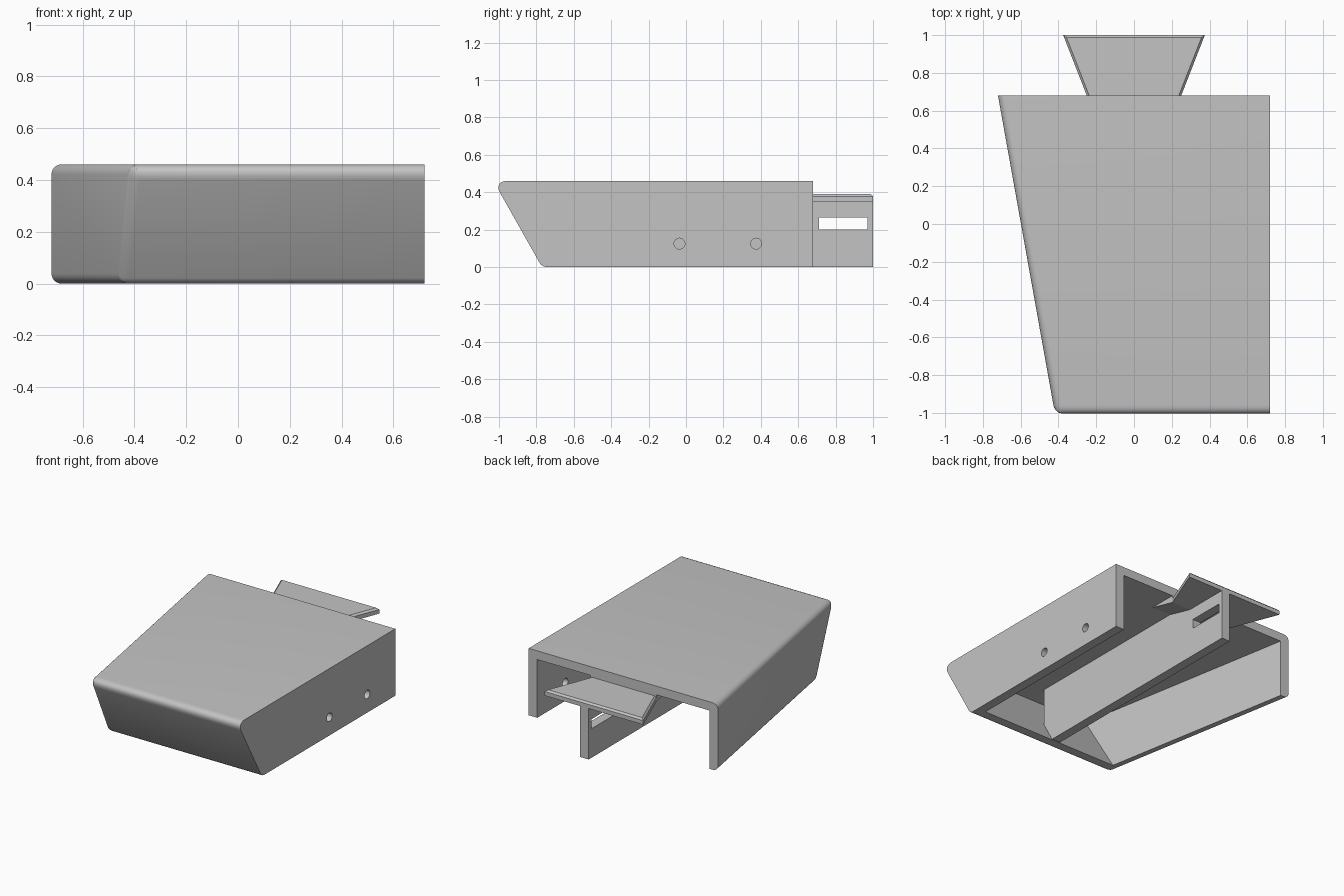
import bpy, bmesh, math
from mathutils import Matrix, Vector

cube = bpy.data.objects.get("Cube")
if cube:
    bpy.data.objects.remove(cube, do_unlink=True)

grey = bpy.data.materials.new("plain grey")
grey.use_nodes = True
grey.diffuse_color = (0.55, 0.55, 0.55, 1)
grey.node_tree.nodes["Principled BSDF"].inputs["Base Color"].default_value = (0.55, 0.55, 0.55, 1)


def add_object(name, bm):
    bmesh.ops.recalc_face_normals(bm, faces=bm.faces)
    mesh = bpy.data.meshes.new(name)
    bm.to_mesh(mesh)
    bm.free()
    mesh.materials.append(grey)
    obj = bpy.data.objects.new(name, mesh)
    bpy.context.collection.objects.link(obj)
    return obj


def loft(bm, lower, upper):
    """Solid between two outlines with the same number of corners."""
    a = [bm.verts.new(p) for p in lower]
    b = [bm.verts.new(p) for p in upper]
    bm.faces.new(a)
    bm.faces.new(b)
    for i in range(len(a)):
        j = (i + 1) % len(a)
        bm.faces.new((a[i], a[j], b[j], b[i]))


def extrude_x(bm, profile, x0, x1):
    loft(bm, [(x0, y, z) for y, z in profile], [(x1, y, z) for y, z in profile])


def apply_modifier(obj, mod):
    bpy.context.view_layer.objects.active = obj
    bpy.ops.object.modifier_apply(modifier=mod.name)


def cut(obj, cutter):
    mod = obj.modifiers.new("cut", 'BOOLEAN')
    mod.operation = 'DIFFERENCE'
    mod.solver = 'EXACT'
    mod.object = cutter
    apply_modifier(obj, mod)
    bpy.data.objects.remove(cutter, do_unlink=True)


# Shell outline: one straight side, one slanted side, raked front
BACK, SIDE, TOP = 0.68, 0.72, 0.46
WALL, ROOF_UNDER = 0.065, 0.40


def front_y(z):
    return -0.77 - 0.565 * z


def slant_x(y):
    return -SIDE + (BACK - y) * 0.179


def outline(z, wall=0.0, back=BACK):
    front = front_y(z) + wall * 1.15
    return [(SIDE - wall, back, z), (SIDE - wall, front, z),
            (slant_x(front) + wall * 1.02, front, z),
            (slant_x(back) + wall * 1.02, back, z)]


bm = bmesh.new()
loft(bm, outline(0), outline(TOP))
weight = bm.edges.layers.float.new("bevel_weight_edge")
for e in bm.edges:
    mid = (e.verts[0].co + e.verts[1].co) / 2
    along_x = abs(e.verts[0].co.y - e.verts[1].co.y) < 0.001
    slanted = all(v.co.x < 0 for v in e.verts)
    if along_x and mid.y < 0 and not slanted:
        e[weight] = 1.0 if mid.z > 0.2 else 0.35
    elif slanted and mid.y < BACK - 0.01:
        e[weight] = 0.55
shell = add_object("shell", bm)
bevel = shell.modifiers.new("rounding", 'BEVEL')
bevel.limit_method = 'WEIGHT'
bevel.width = 0.07
bevel.segments = 6
apply_modifier(shell, bevel)

# Hollow, open at the bottom and back
bm = bmesh.new()
loft(bm, outline(-0.1, WALL, 0.8), outline(ROOF_UNDER, WALL, 0.8))
cut(shell, add_object("hollow_cutter", bm))

# Two round holes through the straight side
for y in (-0.035, 0.375):
    bm = bmesh.new()
    place = Matrix.Translation((SIDE - WALL / 2, y, 0.125)) @ Matrix.Rotation(math.pi / 2, 4, 'Y')
    bmesh.ops.create_cone(bm, cap_ends=True, segments=32, radius1=0.029,
                          radius2=0.029, depth=0.2, matrix=place)
    cut(shell, add_object("hole_cutter", bm))

# Long inner rib reaching out of the back, with a slot in its tail
bm = bmesh.new()
extrude_x(bm, [(1, 0), (-0.69, 0), (-0.77, 0.14), (-0.77, 0.401),
               (0.5, 0.401), (0.68, 0.36), (1, 0.36)], 0.04, 0.105)
rib = add_object("centre_rib", bm)
bm = bmesh.new()
extrude_x(bm, [(0.71, 0.2), (0.97, 0.2), (0.97, 0.265), (0.71, 0.265)], -0.1, 0.3)
cut(rib, add_object("slot_cutter", bm))

# Flared tail plate with chamfered upper edges
bm = bmesh.new()
flare = [(0.25, 0.68), (0.375, 1), (-0.375, 1), (-0.25, 0.68)]
loft(bm, [(x, y, 0.35) for x, y in flare], [(x, y, 0.39) for x, y in flare])
rim = [e for e in bm.edges if all(v.co.z > 0.38 for v in e.verts)
       and any(v.co.y > 0.9 for v in e.verts)]
bmesh.ops.bevel(bm, geom=rim, offset=0.012, segments=1, affect='EDGES')
add_object("tail_plate", bm)

# Wedge joining the plate to the underside of the roof
bm = bmesh.new()
extrude_x(bm, [(0.48, 0.401), (0.68, 0.35), (0.68, 0.401)], -0.25, 0.25)
add_object("plate_wedge", bm)

# Smooth the rounded edges, keep the corners sharp
bpy.ops.object.select_all(action='DESELECT')
shell.select_set(True)
bpy.context.view_layer.objects.active = shell
bpy.ops.object.shade_smooth_by_angle(angle=math.radians(30))
